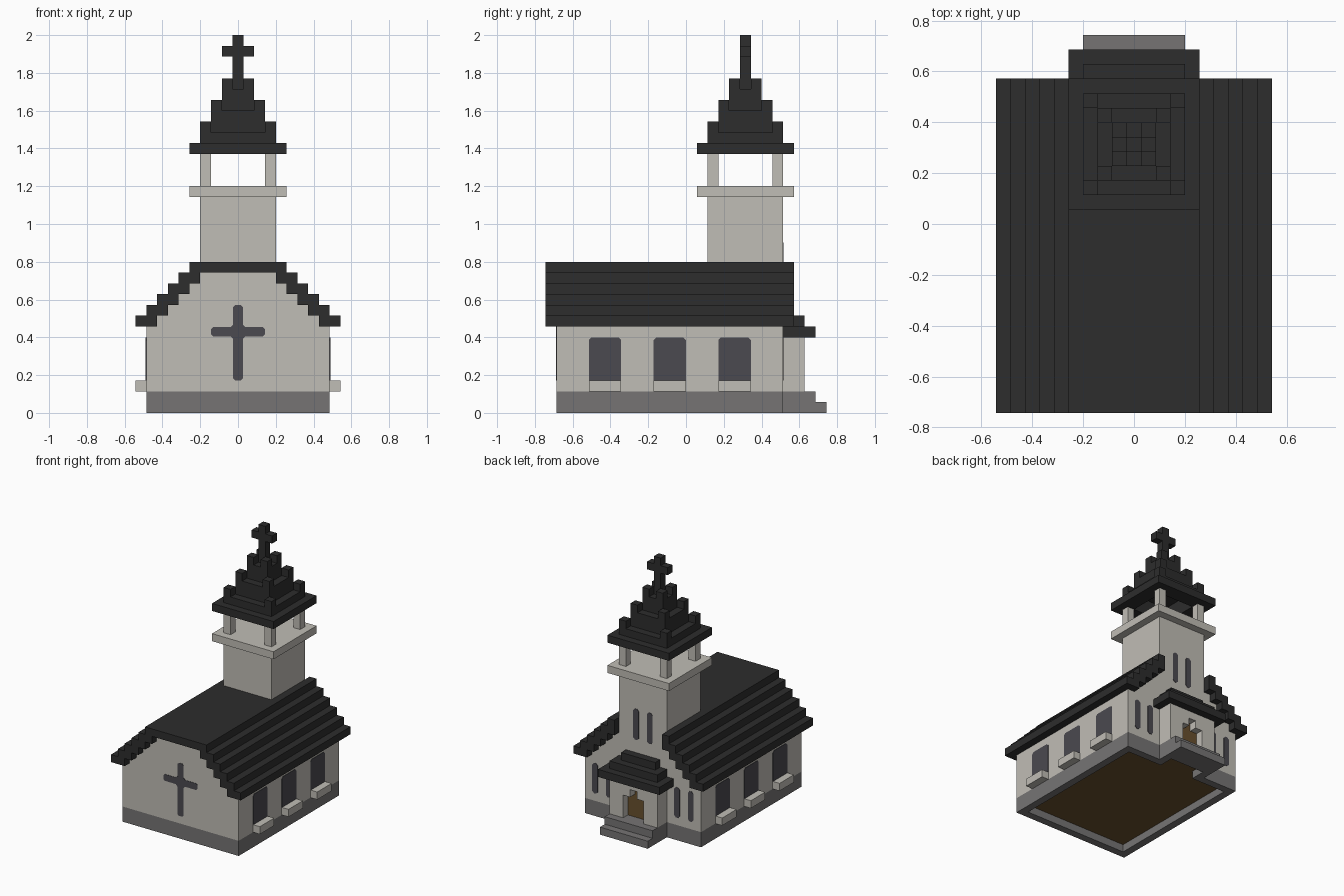
import bpy, bmesh
from mathutils import Vector

U = 2 / 35          # one block
TY = 5.5            # tower centre along y, in blocks

if "Cube" in bpy.data.objects:
    bpy.data.objects.remove(bpy.data.objects["Cube"], do_unlink=True)


def material(name, rgb):
    m = bpy.data.materials.new(name)
    m.use_nodes = True
    m.diffuse_color = (*rgb, 1)
    m.node_tree.nodes["Principled BSDF"].inputs["Base Color"].default_value = (*rgb, 1)
    return m


WALL = material("pale plaster", (0.53, 0.51, 0.465))
STONE = material("grey stone", (0.18, 0.175, 0.175))
ROOF = material("charcoal roof", (0.026, 0.026, 0.026))
GLASS = material("dark glass", (0.07, 0.068, 0.08))
WOOD = material("brown wood", (0.14, 0.08, 0.027))


def finish(name, bm, mat):
    bmesh.ops.recalc_face_normals(bm, faces=bm.faces)
    me = bpy.data.meshes.new(name)
    bm.to_mesh(me)
    bm.free()
    me.materials.append(mat)
    ob = bpy.data.objects.new(name, me)
    bpy.context.collection.objects.link(ob)


def blocks(name, mat, boxes, mirror=False):
    """Boxes given as x0, x1, y0, y1, z0, z1 in blocks; mirror repeats them on -x."""
    boxes = list(boxes)
    if mirror:
        boxes += [(-b[1], -b[0], *b[2:]) for b in boxes]
    bm = bmesh.new()
    for x0, x1, y0, y1, z0, z1 in boxes:
        for v in bmesh.ops.create_cube(bm, size=1)["verts"]:
            v.co = Vector(((x0 + x1) / 2 + v.co.x * (x1 - x0),
                           (y0 + y1) / 2 + v.co.y * (y1 - y0),
                           (z0 + z1) / 2 + v.co.z * (z1 - z0))) * U
    finish(name, bm, mat)


def ring(o, i, cy, z0, z1):
    """Four boxes around a square hole."""
    return [(-o, o, cy - o, cy - i, z0, z1), (-o, o, cy + i, cy + o, z0, z1),
            (-o, -i, cy - i, cy + i, z0, z1), (i, o, cy - i, cy + i, z0, z1)]


def pane(name, place, outlines, thick=0.08):
    """Thin glass plates; place maps (across, up, depth) to block coordinates."""
    bm = bmesh.new()
    for a0, a1, z0, z1, top, low in outlines:
        pts = [(a0 + low, z0), (a1 - low, z0), (a1, z0 + low), (a1, z1 - top),
               (a1 - top, z1), (a0 + top, z1), (a0, z1 - top), (a0, z0 + low)]
        if not low:
            pts = pts[1:7] + [(a0, z0)]
            pts = [p for k, p in enumerate(pts) if p not in pts[:k]]
        f = bm.faces.new([bm.verts.new(Vector(place(a, z, -0.03)) * U) for a, z in pts])
        ext = bmesh.ops.extrude_face_region(bm, geom=[f])["geom"]
        step = (Vector(place(0, 0, thick)) - Vector(place(0, 0, 0))) * U
        bmesh.ops.translate(bm, vec=step,
                            verts=[g for g in ext if isinstance(g, bmesh.types.BMVert)])
    finish(name, bm, GLASS)


# Foundation: hollow underneath, with the porch steps at the back
blocks("foundation", STONE, [(-8.5, 8.5, -12, -11, 0, 2), (-8.5, -7.5, -11, 9, 0, 2),
                             (7.5, 8.5, -11, 9, 0, 2), (-7.5, -2.5, 8, 9, 0, 2),
                             (2.5, 7.5, 8, 9, 0, 2), (-3.5, -2.5, 9, 10, 0, 2),
                             (2.5, 3.5, 9, 10, 0, 2), (-3.5, 3.5, 10, 12, 0, 2)])
blocks("lower_step", STONE, [(-3.5, 3.5, 12, 13, 0, 1)])
blocks("floor", WOOD, [(-7.5, 7.5, -11, 8, 1, 2), (-2.5, 2.5, 8, 10, 1, 2)])

# Nave walls with stepped gables
blocks("nave_walls", WALL, [(-8.5, 8.5, -12, 9, 2, 8)] +
       [(k - 15.5, 15.5 - k, -12, 9, k, k + 1) for k in range(8, 13)])

# Stepped main roof, open at the back where the tower rises
blocks("roof_steps", ROOF, [(15.5 - k, 17.5 - k, -13, 10, k, k + 1) for k in range(8, 13)],
       mirror=True)
blocks("roof_top", ROOF, [(-4.5, 4.5, -13, 8, 13, 14),
                          (-4.5, -3.5, 8, 10, 13, 14), (3.5, 4.5, 8, 10, 13, 14)])

# Tower, ledge and belfry posts
blocks("tower", WALL, [(-3.5, 3.5, 2, 9, 13, 20)])
blocks("tower_ledge", WALL, [(-4.5, 4.5, 1, 10, 20, 21)])
blocks("belfry_posts", WALL, [(2.5, 3.5, y, y + 1, 21, 24) for y in (2, 8)], mirror=True)

# Spire: each tier is a step, a narrower step and raised corner blocks
blocks("spire_eaves", ROOF, ring(4.5, 2.5, TY, 24, 25))
spire, corners = [], []
for t in range(3):
    o, z = 3.5 - t, 25 + 2 * t
    spire += ring(o, o - 1, TY, z, z + 1)
    spire.append((1 - o, o - 1, TY - o + 1, TY + o - 1, z + 1, z + 2))
    corners += [(o - 1, o, y, y + 1, z + 1, z + 2) for y in (TY - o, TY + o - 1)]
blocks("spire_steps", ROOF, spire)
blocks("spire_corners", ROOF, corners, mirror=True)
blocks("spire_cross", ROOF, [(-0.5, 0.5, 5, 6, 30, 35), (-1.5, -0.5, 5, 6, 33, 34),
                             (0.5, 1.5, 5, 6, 33, 34)])

# Porch with stepped archway, door and tiered roof
blocks("porch_walls", WALL, [(1.5, 3.5, 9, 11, 2, 7), (0.5, 1.5, 10, 11, 5, 6),
                             (0, 1.5, 9, 11, 6, 7)], mirror=True)
blocks("door", WOOD, [(-1.5, 1.5, 9, 10, 2, 6)])
blocks("porch_roof", ROOF, [(-4.5 + k, 4.5 - k, 9, 12 - k, 7 + k, 8 + k) for k in range(3)])

# Side windows and sills
for side, s in (("left", 1), ("right", -1)):
    pane(side + "_windows", lambda a, z, d, s=s: (s * (8.5 + d), a, z),
         [(y, y + 3, 3, 7, 0.25, 0) for y in (-9, -3, 3)])
blocks("window_sills", WALL, [(8.5, 9.5, y, y + 3, 2, 3) for y in (-9, -3, 3)], mirror=True)

# Narrow windows on the back wall and tower
pane("back_windows", lambda a, z, d: (a, 9 + d, z),
     [(x - 0.4, x + 0.4, 3, 7, 0.25, 0.25) for x in (-7, -5, 5, 7)])
pane("tower_windows", lambda a, z, d: (a, 9 + d, z),
     [(x - 0.4, x + 0.4, 11.7, 15.8, 0.25, 0.25) for x in (-1, 1)])

# Cross-shaped front window
front = lambda a, z, d: (a, -12 - d, z)
pane("front_cross_upright", front, [(-0.45, 0.45, 3, 10, 0.2, 0.2)])
pane("front_cross_arms", front, [(-2.5, 2.5, 7.08, 7.95, 0.2, 0.2)], 0.07)
pane("front_cross_centre", front, [(-0.7, 0.7, 6.85, 8.2, 0.25, 0.25)], 0.09)
